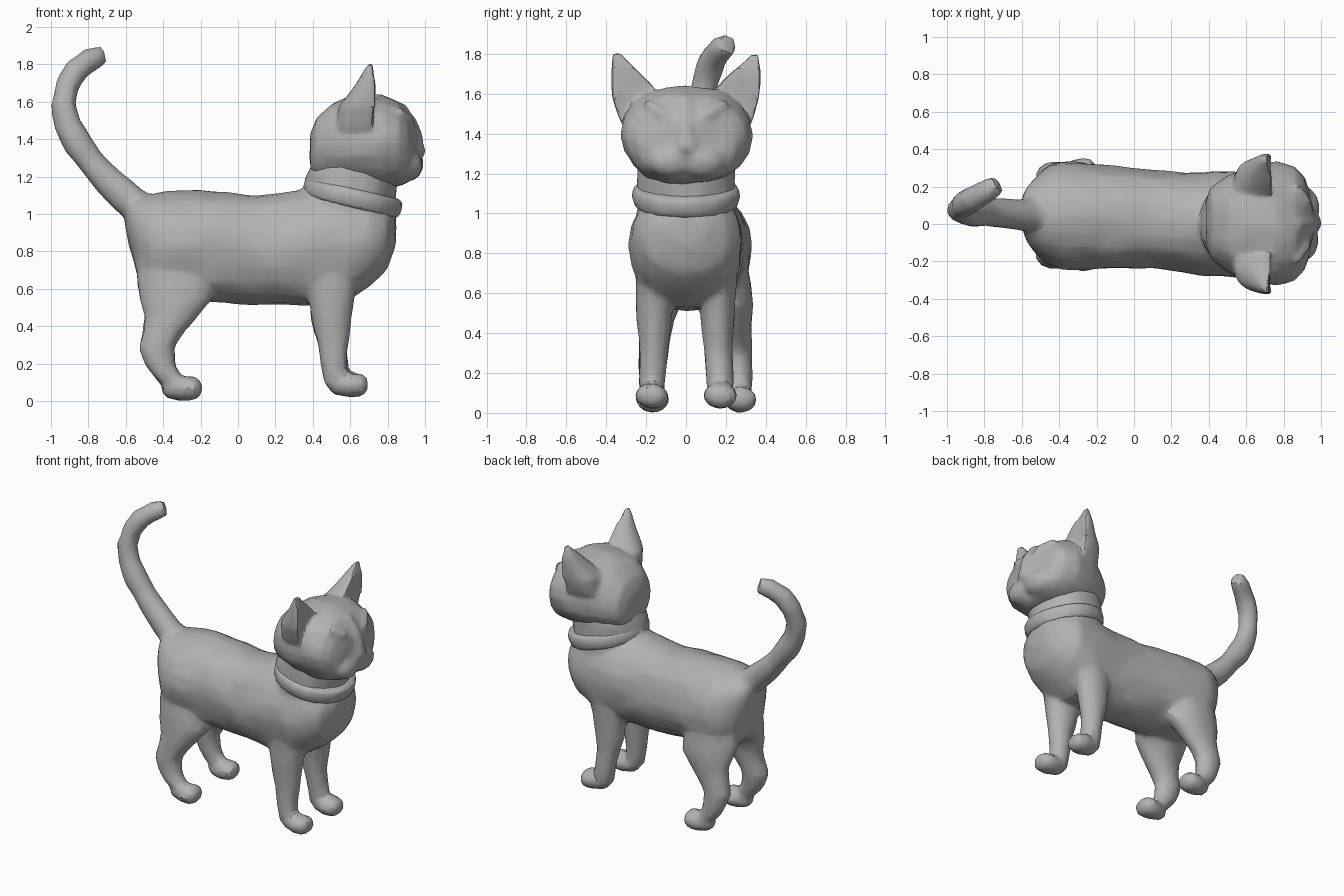
import bpy, bmesh, math
from mathutils import Vector, noise

cube = bpy.data.objects.get("Cube")
if cube:
    bpy.data.objects.remove(cube, do_unlink=True)

grey = bpy.data.materials.new("plain grey")
grey.use_nodes = True
COLOUR = (0.45, 0.45, 0.45, 1)
grey.diffuse_color = COLOUR
grey.node_tree.nodes["Principled BSDF"].inputs["Base Color"].default_value = COLOUR
SIDES = 20


def section(x, y, z, a, b, tilt=0):
    """Cross-section frame; tilt turns it from horizontal (0) to upright (90)."""
    t = math.radians(tilt)
    return Vector((x, y, z)), Vector((math.cos(t), 0, math.sin(t))) * a, Vector((0, b, 0))


def loft(bm, sections, power=1.0, dent=1.0):
    """Skin a row of sections; dent below zero hollows the front side."""
    rings = []
    for centre, u, v in sections:
        ring = []
        for i in range(SIDES):
            ang = math.tau * i / SIDES
            c, s = math.cos(ang), math.sin(ang)
            c = math.copysign(abs(c) ** power, c)
            s = math.copysign(abs(s) ** power, s)
            if c > 0:
                c *= dent
            ring.append(bm.verts.new(centre + u * c + v * s))
        rings.append(ring)
    faces = [bm.faces.new(rings[0]), bm.faces.new(rings[-1])]
    for r, q in zip(rings, rings[1:]):
        for i in range(SIDES):
            j = (i + 1) % SIDES
            faces.append(bm.faces.new((r[i], r[j], q[j], q[i])))
    bmesh.ops.recalc_face_normals(bm, faces=faces)


def tube(bm, points):
    """Round tube through (x, y, z, radius) points."""
    pos = [Vector(p[:3]) for p in points]
    sections = []
    for i, p in enumerate(points):
        along = (pos[min(i + 1, len(pos) - 1)] - pos[max(i - 1, 0)]).normalized()
        side = Vector((0, 1, 0))
        side = (side - along * side.dot(along)).normalized()
        sections.append((pos[i], side.cross(along) * p[3], side * p[3]))
    loft(bm, sections)


def blob(bm, centre, size):
    """Ellipsoid lump."""
    made = bmesh.ops.create_uvsphere(bm, u_segments=16, v_segments=10, radius=1)
    for v in made["verts"]:
        v.co = Vector(centre) + Vector([a * b for a, b in zip(v.co, size)])


def finish(name, bm, voxel, keep, rough):
    """Fuse the lumps to one skin, make it slightly hand-carved, thin it out."""
    mesh = bpy.data.meshes.new(name)
    bm.to_mesh(mesh)
    bm.free()
    mesh.materials.append(grey)
    obj = bpy.data.objects.new(name, mesh)
    bpy.context.collection.objects.link(obj)
    for other in bpy.context.selected_objects:
        other.select_set(False)
    bpy.context.view_layer.objects.active = obj
    obj.select_set(True)
    fuse = obj.modifiers.new("fuse", 'REMESH')
    fuse.mode = 'VOXEL'
    fuse.voxel_size = voxel
    soften = obj.modifiers.new("soften", 'SMOOTH')
    soften.iterations = 5
    for m in ("fuse", "soften"):
        bpy.ops.object.modifier_apply(modifier=m)
    moves = [v.normal * noise.noise(v.co * 6) * rough for v in obj.data.vertices]
    for v, d in zip(obj.data.vertices, moves):
        v.co += d
    thin = obj.modifiers.new("thin", 'DECIMATE')
    thin.ratio = keep
    bpy.ops.object.modifier_apply(modifier="thin")
    if not obj.data.materials:
        obj.data.materials.append(grey)
    bpy.ops.object.shade_smooth_by_angle(angle=math.radians(24))


# Body: trunk, neck, legs and tail
bm = bmesh.new()
trunk = [(-.605, .05, 1.01, .06, .07), (-.58, .05, .95, .14, .14),
         (-.54, .05, .88, .22, .2), (-.47, .048, .84, .27, .255),
         (-.38, .045, .83, .29, .285), (-.2, .04, .83, .3, .28),
         (.1, .025, .81, .295, .262), (.38, 0, .82, .312, .275),
         (.58, 0, .84, .31, .29), (.7, 0, .87, .262, .275),
         (.79, 0, .89, .185, .215), (.845, 0, .92, .085, .1)]
loft(bm, [section(*s, 90) for s in trunk], power=.95)
loft(bm, [section(.58, 0, .9, .24, .25), section(.6, 0, 1.05, .24, .25),
          section(.605, 0, 1.19, .25, .25), section(.62, 0, 1.25, .235, .25),
          section(.64, 0, 1.31, .23, .24)])

HIND = [(-.33, .1, .87, .19, .125), (-.335, .14, .65, .205, .135),
        (-.33, .18, .54, .195, .105), (-.355, .198, .46, .145, .085),
        (-.395, .205, .37, .112, .077), (-.435, .208, .29, .097, .073),
        (-.418, .215, .2, .08, .068), (-.37, .22, .12, .076, .066),
        (-.32, .22, .06, .06, .055)]
FORE = [(.53, .14, .85, .15, .11), (.5, .156, .6, .13, .1),
        (.5, .16, .42, .102, .08), (.512, .166, .25, .07, .068),
        (.525, .17, .09, .066, .065)]
PAW = [(-.08, .03, .035), (-.045, .056, .06), (.03, .066, .085),
       (.095, .062, .082), (.13, .035, .045)]
for side in (1, -1):
    for leg, middle, px, py, pz in ((HIND, .05, -.33, .22, .067),
                                    (FORE, 0, .565, .17, .086)):
        loft(bm, [section(x, middle + side * y, z, a, b) for x, y, z, a, b in leg])
        loft(bm, [section(px + x, middle + side * py, pz, a, b, 90) for x, a, b in PAW])

tube(bm, [(-.48, .05, 1, .1), (-.58, .05, 1.075, .09), (-.68, .055, 1.165, .08),
          (-.77, .058, 1.265, .077), (-.85, .06, 1.37, .074),
          (-.91, .065, 1.48, .071), (-.932, .075, 1.59, .07),
          (-.912, .1, 1.69, .068), (-.86, .135, 1.77, .067),
          (-.79, .175, 1.82, .064), (-.725, .21, 1.845, .05)])
finish("body", bm, .018, .13, .012)

# Collar: tilted band
bm = bmesh.new()
tilt = -14
normal = Vector((-math.sin(math.radians(tilt)), 0, math.cos(math.radians(tilt))))
band = []
for h, r in ((-.06, .235), (-.05, .263), (0, .274), (.04, .267), (.052, .235)):
    c = Vector((.614, 0, 1.09)) + normal * h
    band.append(section(c.x, c.y, c.z, r, r, tilt))
loft(bm, band)
finish("collar", bm, .015, .15, .004)

# Head: skull, muzzle, brow and ears
bm = bmesh.new()
skull = [(.388, 1.33, .1, .12), (.415, 1.35, .17, .19), (.5, 1.375, .22, .255),
         (.62, 1.39, .252, .312), (.76, 1.392, .25, .33),
         (.86, 1.373, .225, .3), (.91, 1.355, .19, .25), (.94, 1.33, .12, .17)]
loft(bm, [section(x, 0, z, a, b, 90) for x, z, a, b in skull], power=.92)
blob(bm, (.86, 0, 1.38), (.105, .25, .18))
blob(bm, (.94, 0, 1.335), (.062, .07, .06))
tube(bm, [(.85, 0, 1.56, .05), (.915, 0, 1.48, .045), (.95, 0, 1.38, .04)])
EAR = [(.72, .2, 1.45, .2, .13), (.735, .235, 1.57, .2, .13),
       (.738, .273, 1.65, .14, .1), (.735, .31, 1.72, .09, .063),
       (.725, .338, 1.775, .048, .033), (.718, .347, 1.805, .022, .018)]
for side in (1, -1):
    blob(bm, (.91, side * .075, 1.265), (.083, .12, .09))
    tube(bm, [(.93, side * .03, 1.43, .03), (.91, side * .12, 1.5, .035),
              (.86, side * .2, 1.55, .02)])
    loft(bm, [section(x, side * y, z, a, b) for x, y, z, a, b in EAR],
         power=.8, dent=-.08)
finish("head", bm, .013, .11, .012)
